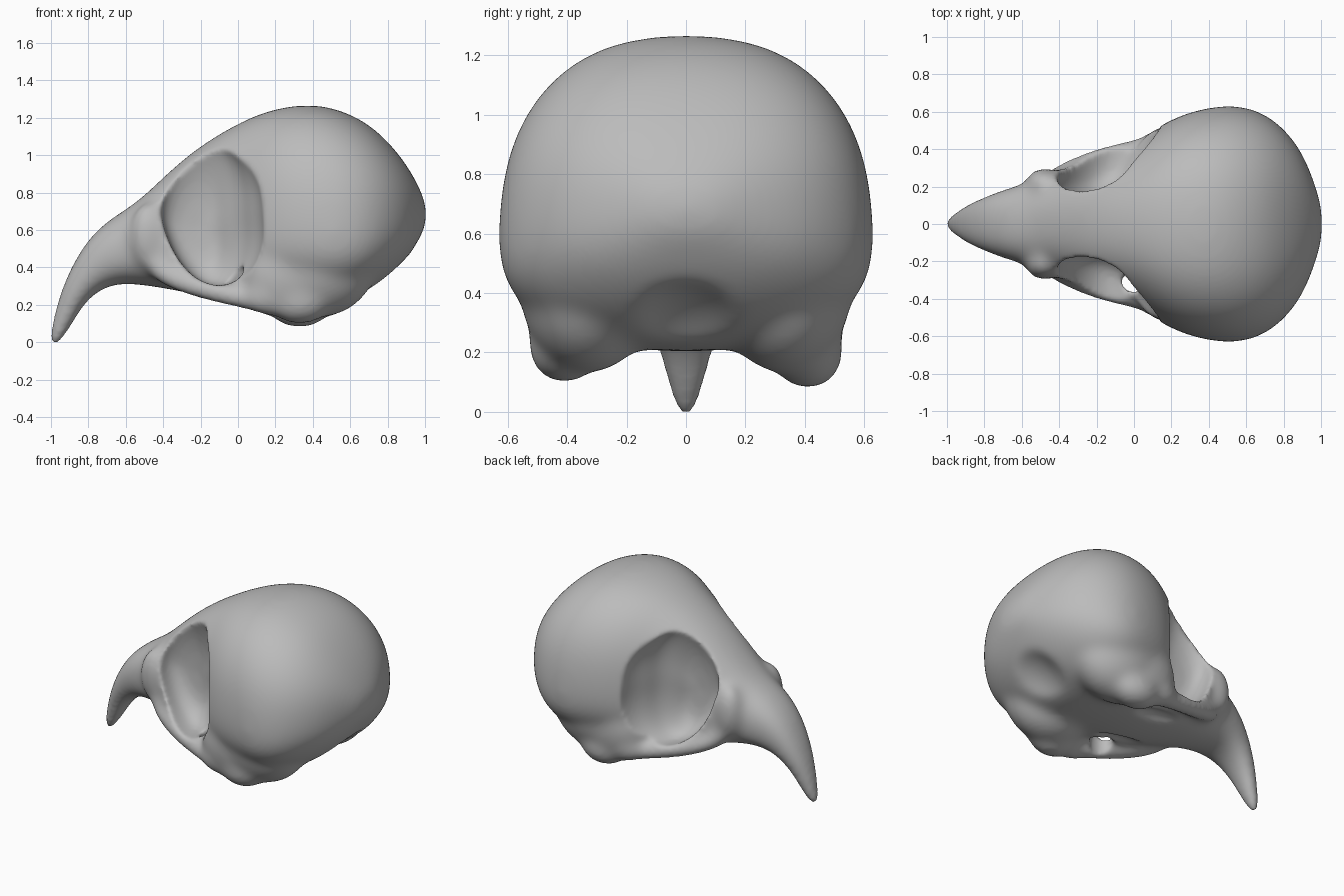
import bpy, bmesh
from math import sin, cos, pi
from mathutils import Vector

default = bpy.data.objects.get("Cube")
if default:
    bpy.data.objects.remove(default)

bone = bpy.data.materials.new("grey_bone")
bone.use_nodes = True
GREY = (0.5, 0.5, 0.5, 1)
bone.diffuse_color = GREY
bone.node_tree.nodes["Principled BSDF"].inputs["Base Color"].default_value = GREY


def link(name, bm):
    bmesh.ops.recalc_face_normals(bm, faces=bm.faces)
    mesh = bpy.data.meshes.new(name)
    bm.to_mesh(mesh)
    bm.free()
    obj = bpy.data.objects.new(name, mesh)
    bpy.context.collection.objects.link(obj)
    return obj


def activate(obj):
    bpy.ops.object.select_all(action='DESELECT')
    obj.select_set(True)
    bpy.context.view_layer.objects.active = obj


def modify(obj, kind, **settings):
    """Add a modifier with the given settings and apply it."""
    activate(obj)
    mod = obj.modifiers.new(kind.lower(), kind)
    for key, value in settings.items():
        setattr(mod, key, value)
    bpy.ops.object.modifier_apply(modifier=mod.name)


def carve(obj, cutter):
    cutter.hide_render = True
    modify(obj, 'BOOLEAN', operation='DIFFERENCE', object=cutter, solver='EXACT')
    bpy.data.objects.remove(cutter)


def loft(name, rings):
    """Skin a closed surface over rings of points, then subdivide it."""
    bm = bmesh.new()
    loops = [[bm.verts.new(p) for p in ring] for ring in rings]
    n = len(loops[0])
    for a, b in zip(loops, loops[1:]):
        for i in range(n):
            j = (i + 1) % n
            bm.faces.new((a[i], a[j], b[j], b[i]))
    bm.faces.new(loops[0])
    bm.faces.new(loops[-1])
    obj = link(name, bm)
    modify(obj, 'SUBSURF', levels=2)
    return obj


def ellipsoid(name, centre, radii):
    bm = bmesh.new()
    bmesh.ops.create_icosphere(bm, subdivisions=4, radius=1)
    for v in bm.verts:
        v.co = Vector(c + r * k for c, r, k in zip(centre, radii, v.co))
    return link(name, bm)


def rounded(value, power):
    return abs(value) ** power * (1 if value > 0 else -1)


def skull_ring(top, bottom, width, waist, n=24):
    """Superellipse section between a top and a bottom point (x, z)."""
    top, bottom = Vector((top[0], 0, top[1])), Vector((bottom[0], 0, bottom[1]))
    middle = bottom.lerp(top, waist)
    ring = []
    for i in range(n):
        t = 2 * pi * i / n
        up, side = rounded(cos(t), 0.83), rounded(sin(t), 0.83)
        p = middle + ((top - middle) if up > 0 else (middle - bottom)) * up
        p.y = width * side
        ring.append(p)
    return ring


def rod(name, points, radius):
    """Bony bar: a bevelled smooth curve turned into a mesh."""
    curve = bpy.data.curves.new(name, 'CURVE')
    curve.dimensions = '3D'
    curve.bevel_depth = radius
    curve.use_fill_caps = True
    spline = curve.splines.new('NURBS')
    spline.points.add(len(points) - 1)
    spline.use_endpoint_u = True
    spline.order_u = 3
    for point, p in zip(spline.points, points):
        point.co = (*p, 1)
    obj = bpy.data.objects.new(name, curve)
    bpy.context.collection.objects.link(obj)
    activate(obj)
    bpy.ops.object.convert(target='MESH')
    return bpy.context.object


# Beak: tilted sections (top x, z, bottom x, z, half width)
beak = [(-1.025, -.02, -.98, -.05, .035), (-.985, .16, -.9, .06, .068),
        (-.93, .33, -.83, .2, .112), (-.82, .54, -.74, .28, .155),
        (-.69, .66, -.65, .31, .195)]
# Forehead and braincase: upright sections (x, top, bottom, half width, waist)
cranium = [(-.56, .735, .31, .225, .45), (-.45, .835, .295, .26, .4),
           (-.3, .98, .27, .335, .3), (-.15, 1.09, .235, .39, .3),
           (0, 1.175, .21, .44, .35), (.12, 1.23, .2, .52, .38),
           (.25, 1.265, .2, .59, .38), (.4, 1.28, .2, .63, .36),
           (.55, 1.25, .21, .645, .34), (.7, 1.175, .26, .6, .35),
           (.82, 1.06, .35, .5, .4), (.91, .94, .45, .37, .4),
           (.97, .83, .55, .21, .45), (1.01, .73, .63, .08, .5)]
rings = [skull_ring((a, b), (c, d), w, .5) for a, b, c, d, w in beak]
rings += [skull_ring((x, t), (x, b), w, f) for x, t, b, w, f in cranium]
skull = loft("skull", rings)

# Paired lumps and cheek bars, and the cutters for the eye sockets
parts, cutters = [], []
socket = [(.13, -.24, .62, .1, .18), (.19, -.24, .68, .17, .33),
          (.25, -.2, .7, .22, .4), (.34, -.18, .69, .24, .395),
          (.46, -.14, .69, .285, .39), (.8, -.14, .69, .285, .39)]
for s, side in ((1, "left"), (-1, "right")):
    parts += [
        ellipsoid(side + "_brow_bump", (-.48, s * .215, .57), (.1, .085, .18)),
        ellipsoid(side + "_ear_process", (.33, s * .41, .21 - s * .01), (.17, .12, .125)),
        ellipsoid(side + "_ear_buttress", (.28, s * .41, .36), (.25, .13, .22)),
        ellipsoid(side + "_nape_ridge", (.42, s * .33, .42), (.32, .23, .29)),
        ellipsoid(side + "_jaw_joint", (.17, s * .43, .24), (.14, .08, .1)),
        rod(side + "_cheek_bar", [(-.48, s * .2, .6), (-.46, s * .22, .4),
                                  (-.28, s * .32, .31), (0, s * .4, .24),
                                  (.2, s * .43, .2)], .062),
    ]
    # Socket rings lean so that both ends sit further back
    loops = []
    for y, x, z, rx, rz in socket:
        angles = [2 * pi * i / 20 for i in range(20)]
        loops.append([(x + rx * cos(a) + (.03 if sin(a) > 0 else .07) * abs(sin(a)),
                       s * y, z + rz * sin(a)) for a in angles])
    cutters += [loft(side + "_socket_cutter", loops),
                ellipsoid(side + "_palate_groove", (-.12, s * .2, .16), (.32, .09, .12))]
cutters.append(ellipsoid("socket_floor_hole", (.01, -.31, .25), (.08, .06, .16)))

# Fuse the bony parts into one skin, with a broad hollow under the nape
activate(skull)
for part in parts:
    part.select_set(True)
bpy.ops.object.join()
modify(skull, 'REMESH', mode='VOXEL', voxel_size=.018)
carve(skull, ellipsoid("nape_hollow", (1.03, 0, -.04), (.5, .38, .5)))
modify(skull, 'REMESH', mode='VOXEL', voxel_size=.018)
modify(skull, 'SMOOTH', factor=.5, iterations=30)

# Carve the sockets and hollows, then soften the rims
for cutter in cutters:
    carve(skull, cutter)
modify(skull, 'REMESH', mode='VOXEL', voxel_size=.014)
modify(skull, 'SMOOTH', factor=.5, iterations=8)

skull.data.materials.clear()
skull.data.materials.append(bone)
activate(skull)
bpy.ops.object.shade_smooth_by_angle(angle=pi / 3)
